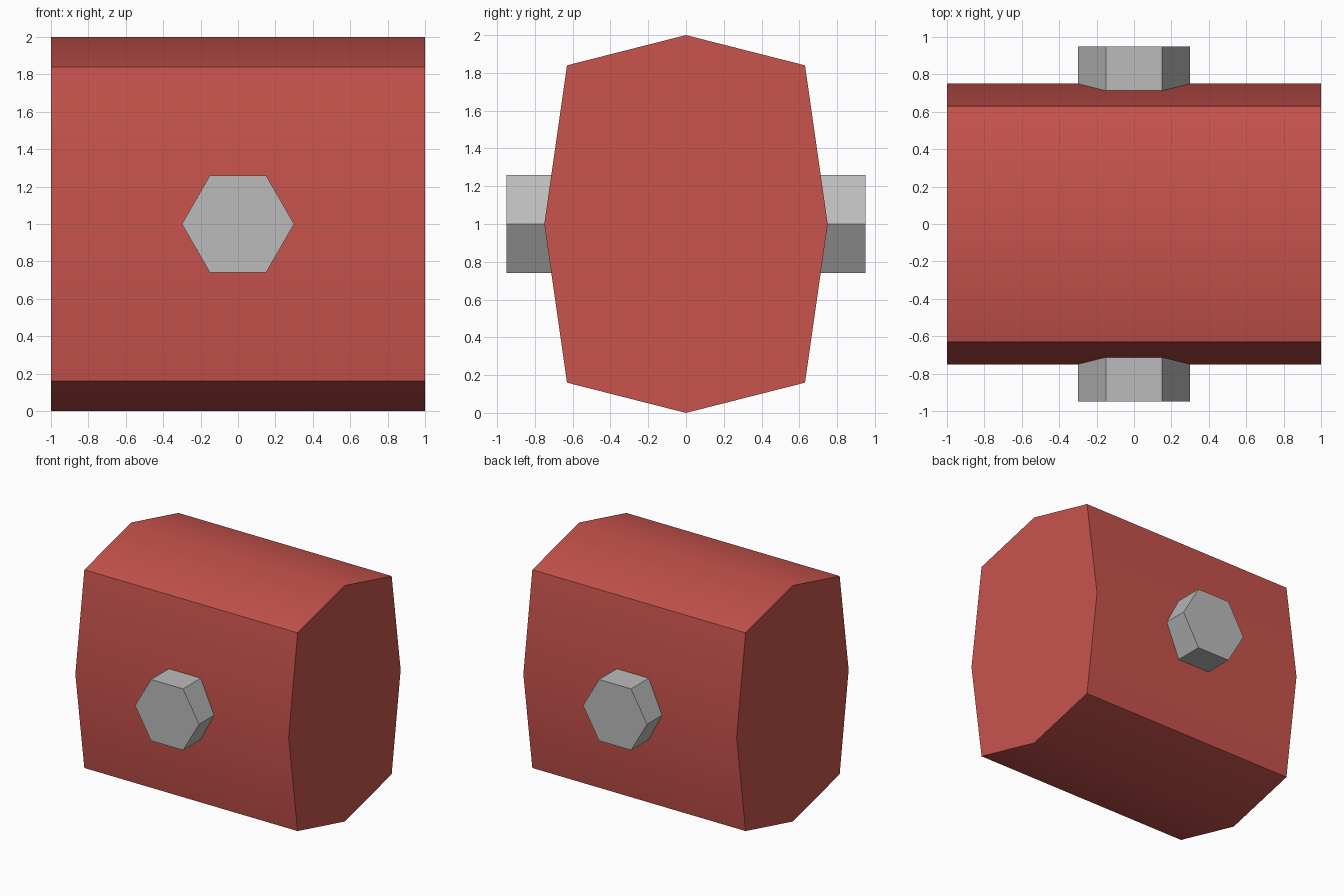
import bpy, bmesh, math

if "Cube" in bpy.data.objects:
    bpy.data.objects.remove(bpy.data.objects["Cube"])


def material(name, rgb):
    m = bpy.data.materials.new(name)
    m.diffuse_color = (*rgb, 1)
    m.use_nodes = True
    m.node_tree.nodes["Principled BSDF"].inputs["Base Color"].default_value = m.diffuse_color
    return m


def prism(name, profile, to_point, half, mat):
    """Closed prism from a 2D profile, spanning -half to +half on its axis."""
    bm = bmesh.new()
    face = bm.faces.new([bm.verts.new(to_point(a, b, -half)) for a, b in profile])
    ext = bmesh.ops.extrude_face_region(bm, geom=[face], use_keep_orig=True)
    for v in ext["geom"]:
        if isinstance(v, bmesh.types.BMVert):
            v.co = to_point(*end_coords(v.co, half))
    bmesh.ops.recalc_face_normals(bm, faces=bm.faces)
    me = bpy.data.meshes.new(name)
    bm.to_mesh(me)
    bm.free()
    me.materials.append(mat)
    obj = bpy.data.objects.new(name, me)
    bpy.context.collection.objects.link(obj)
    return obj


def end_coords(co, half):
    # recover profile coordinates, whichever axis the prism runs along
    if abs(abs(co.x) - 1) < 1e-5 and half == 1:
        return co.y, co.z, half
    return co.x, co.z, half


red = material("red", (0.578, 0.087, 0.074))
grey = material("grey", (0.5, 0.5, 0.5))

# Eight-sided body running along x, gently smoothed over its shallow ridges
side = [(0, 0), (0.63, 0.16), (0.75, 1), (0.63, 1.84), (0, 2)]
profile = side + [(-y, z) for y, z in side[-2:0:-1]]
body = prism("body", profile, lambda y, z, d: (d, y, z), 1, red)
bpy.context.view_layer.objects.active = body
body.select_set(True)
bpy.ops.object.shade_smooth_by_angle(angle=math.radians(30))

# Hexagonal pin through the body along y
hexagon = [(0.3 * math.cos(math.radians(a)), 1 + 0.3 * math.sin(math.radians(a)))
           for a in range(0, 360, 60)]
prism("hex_pin", hexagon, lambda x, z, d: (x, d, z), 0.95, grey)
